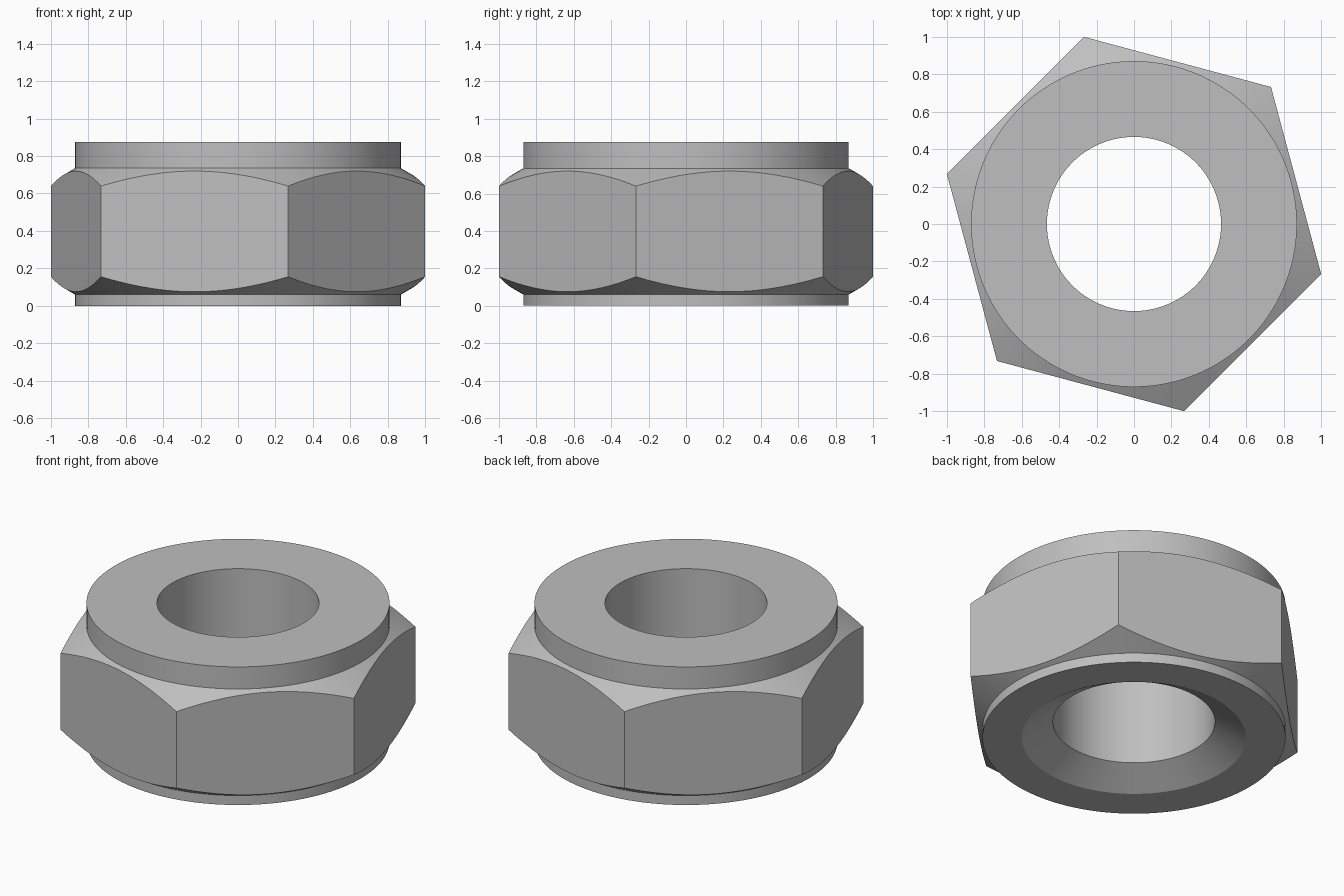
import bpy
import bmesh
from math import radians, pi
from mathutils import Matrix, Vector

default = bpy.data.objects.get("Cube")
if default:
    bpy.data.objects.remove(default, do_unlink=True)

HEIGHT = 0.875
HEX_RADIUS = 1.035      # centre to corner
COLLAR = 0.87
BORE = 0.465
SEGMENTS = 144

steel = bpy.data.materials.new("grey steel")
steel.use_nodes = True
colour = (0.52, 0.52, 0.52, 1)
steel.diffuse_color = colour
steel.node_tree.nodes["Principled BSDF"].inputs["Base Color"].default_value = colour


def add_object(name, bm):
    bmesh.ops.recalc_face_normals(bm, faces=bm.faces)
    mesh = bpy.data.meshes.new(name)
    bm.to_mesh(mesh)
    bm.free()
    mesh.materials.append(steel)
    obj = bpy.data.objects.new(name, mesh)
    bpy.context.collection.objects.link(obj)
    return obj


def revolve(name, profile):
    """Spin a closed (radius, height) profile around z."""
    bm = bmesh.new()
    verts = [bm.verts.new((r, 0, z)) for r, z in profile]
    edges = [bm.edges.new((a, b)) for a, b in zip(verts, verts[1:] + verts[:1])]
    bmesh.ops.spin(bm, geom=verts + edges, cent=(0, 0, 0), axis=(0, 0, 1),
                   angle=2 * pi, steps=SEGMENTS, use_merge=True)
    bmesh.ops.remove_doubles(bm, verts=bm.verts, dist=1e-5)
    return add_object(name, bm)


# Turned body: collars, 30 degree chamfers, bore and countersink
nut = revolve("hex_nut", [
    (BORE, HEIGHT), (COLLAR, HEIGHT), (COLLAR, 0.735),
    (1.1, 0.602), (1.1, 0.193),
    (COLLAR, 0.06), (COLLAR, 0), (0.643, 0), (BORE, 0.104)])

# Hexagonal stock that trims the body to six flats
bm = bmesh.new()
bmesh.ops.create_cone(bm, cap_ends=True, segments=6, radius1=HEX_RADIUS,
                      radius2=HEX_RADIUS, depth=2)
corner = max(bm.verts, key=lambda v: v.co.x).co
turn = radians(45) - Vector((1, 0)).angle_signed(corner.xy) * -1
bmesh.ops.rotate(bm, verts=bm.verts, matrix=Matrix.Rotation(turn, 3, 'Z'))
bmesh.ops.translate(bm, verts=bm.verts, vec=(0, 0, HEIGHT / 2))
stock = add_object("hex_stock", bm)
stock.hide_render = True

trim = nut.modifiers.new("hex trim", 'BOOLEAN')
trim.operation = 'INTERSECT'
trim.solver = 'EXACT'
trim.object = stock

bpy.ops.object.select_all(action='DESELECT')
bpy.context.view_layer.objects.active = nut
nut.select_set(True)
bpy.ops.object.modifier_apply(modifier=trim.name)
bpy.data.objects.remove(stock, do_unlink=True)

bpy.ops.object.shade_smooth_by_angle(angle=radians(20))
